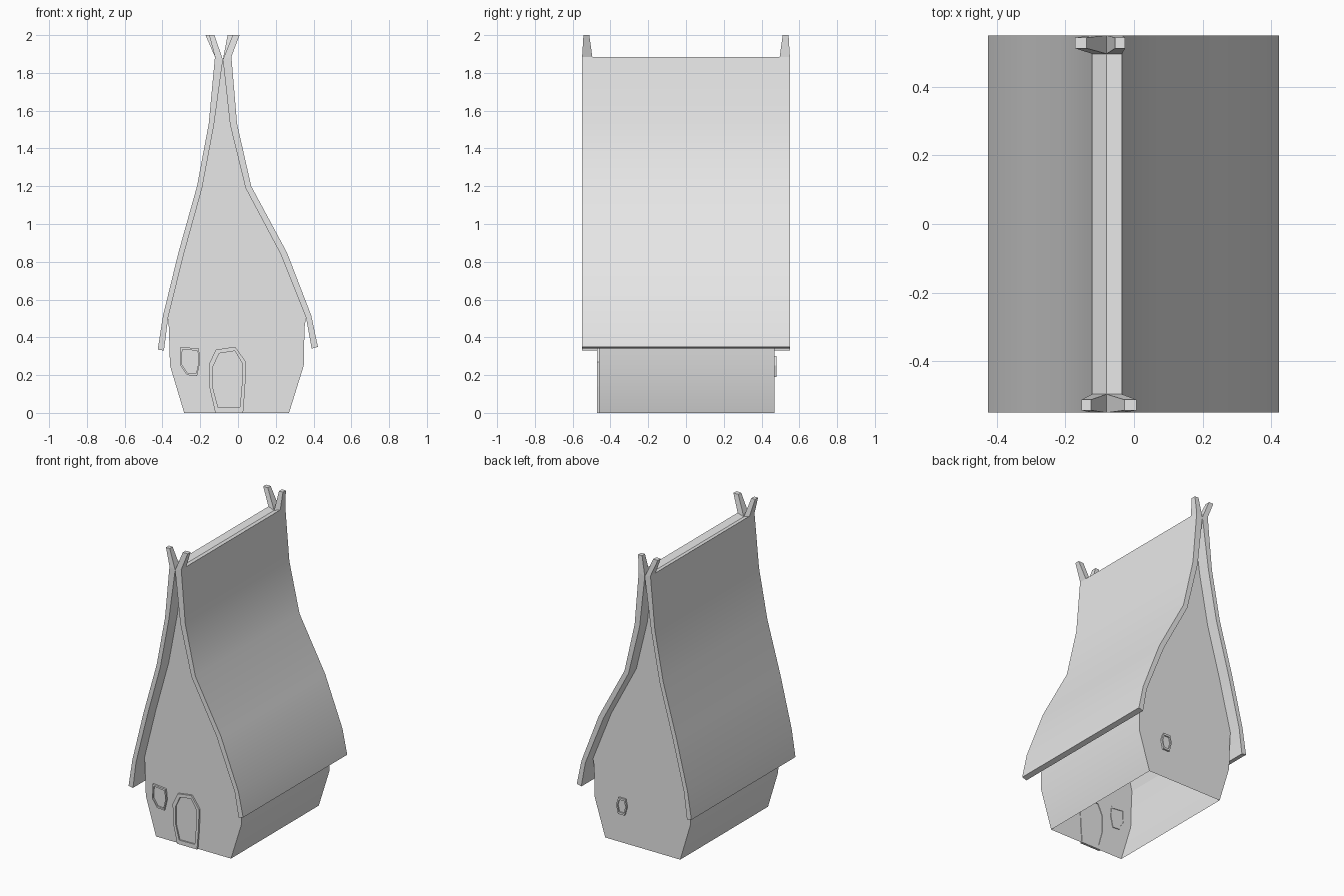
import bpy, bmesh

if "Cube" in bpy.data.objects:
    bpy.data.objects.remove(bpy.data.objects["Cube"])

mat = bpy.data.materials.new("pale_grey")
mat.diffuse_color = (0.8, 0.8, 0.8, 1)
mat.use_nodes = True
mat.node_tree.nodes["Principled BSDF"].inputs["Base Color"].default_value = mat.diffuse_color


def make(name, bm, smooth=False):
    bmesh.ops.recalc_face_normals(bm, faces=bm.faces)
    me = bpy.data.meshes.new(name)
    bm.to_mesh(me)
    bm.free()
    me.materials.append(mat)
    ob = bpy.data.objects.new(name, me)
    bpy.context.collection.objects.link(ob)
    if smooth:
        bpy.ops.object.select_all(action='DESELECT')
        ob.select_set(True)
        bpy.context.view_layer.objects.active = ob
        bpy.ops.object.shade_smooth_by_angle(angle=0.6)
    return ob


def loop(bm, pts, y):
    return [bm.verts.new((x, y, z)) for x, z in pts]


def bridge(bm, a, b, skip=lambda i: False):
    n = len(a)
    for i in range(n):
        if not skip(i):
            j = (i + 1) % n
            bm.faces.new((a[i], a[j], b[j], b[i]))


# Roof section curves, eave to ridge (outer, inner)
R_OUT = [(.423, .35), (.388, .515), (.26, .847), (.07, 1.2), (-.005, 1.53), (-.035, 1.885)]
R_IN = [(.39, .34), (.36, .505), (.226, .84), (.04, 1.19), (-.042, 1.525), (-.08, 1.87)]
L_OUT = [(-.425, .335), (-.397, .515), (-.315, .85), (-.217, 1.2), (-.155, 1.53), (-.122, 1.885)]
L_IN = [(-.392, .33), (-.37, .505), (-.285, .847), (-.19, 1.19), (-.127, 1.525), (-.08, 1.87)]

for name, outer, inner in (("roof_right", R_OUT, R_IN), ("roof_left", L_OUT, L_IN)):
    bm = bmesh.new()
    pts = outer + inner[::-1]
    a, b = loop(bm, pts, -.55), loop(bm, pts, .55)
    bridge(bm, a, b)
    n = len(outer)
    for v in (a, b):  # end strips
        for i in range(n - 1):
            bm.faces.new((v[i], v[i + 1], v[-2 - i], v[-1 - i]))
    make(name, bm, True)

# Crossed horns at both ridge ends: base pair, then tip x range
for name, side, base, tip in (
        ("front_horn_left", -1, (L_OUT[-1], L_IN[-1]), (-.153, -.125)),
        ("front_horn_right", -1, (R_IN[-1], R_OUT[-1]), (-.028, .008)),
        ("back_horn_left", 1, (L_OUT[-1], L_IN[-1]), (-.172, -.138)),
        ("back_horn_right", 1, (R_IN[-1], R_OUT[-1]), (-.055, -.026))):
    bm = bmesh.new()
    rings = []
    for (x0, z0), (x1, z1), ya, yb in ((*base, .55, .496),
                                      ((tip[0], 2), (tip[1], 2), .543, .512)):
        rings.append([bm.verts.new(p) for p in (
            (x0, side * ya, z0), (x1, side * ya, z1),
            (x1, side * yb, z1), (x0, side * yb, z0))])
    bridge(bm, *rings)
    bm.faces.new(rings[1])
    make(name, bm)

# House body: thin shell, open below, gables reaching the ridge
bm = bmesh.new()
pts = [(-.285, 0), (.27, 0), (.348, .25), (.352, .45)] + R_IN[1:] + L_IN[1:-1][::-1] \
    + [(-.366, .45), (-.36, .25)]
a, b = loop(bm, pts, -.46), loop(bm, pts, .468)
n = len(pts)
bridge(bm, a, b, lambda i: i == 0 or 4 <= i < n - 3)  # no floor; roof closes the top
bm.faces.new(a)
bm.faces.new(b)
make("house_walls", bm, True)


# Raised frame with a recessed panel, seen from both sides of the wall
def opening(name, outer, inner, wall, out):
    bm = bmesh.new()
    y0, y1 = wall - out * .004, wall + out * .012
    o0, o1 = loop(bm, outer, y0), loop(bm, outer, y1)
    i0, i1 = loop(bm, inner, y0), loop(bm, inner, y1)
    for p, q in ((o0, o1), (o1, i1), (i1, i0), (i0, o0)):
        bridge(bm, p, q)
    make(name + "_frame", bm)
    bm = bmesh.new()
    bm.faces.new(loop(bm, inner, wall + out * .003))
    ob = make(name + "_panel", bm)
    if ob.data.polygons[0].normal.y * out < 0:
        ob.data.flip_normals()


def shrink(pts, k):
    cx = sum(p[0] for p in pts) / len(pts)
    cz = sum(p[1] for p in pts) / len(pts)
    return [(cx + (x - cx) * k, cz + (z - cz) * k) for x, z in pts]


DOOR = [(-.12, 0), (-.15, .13), (-.153, .26), (-.117, .335), (-.015, .35),
        (.042, .27), (.038, .14), (.027, 0)]
DOOR_IN = [(-.105, .028), (-.132, .13), (-.132, .245), (-.1, .315), (-.017, .328),
           (.024, .26), (.02, .145), (.01, .03)]
opening("door", DOOR, DOOR_IN, -.46, -1)

WIN = [(-.303, .35), (-.207, .34), (-.2, .27), (-.217, .196), (-.27, .2), (-.307, .255)]
opening("front_window", WIN, shrink(WIN, .84), -.46, -1)

BACK = [(.115, .3), (.165, .3), (.182, .25), (.168, .19), (.12, .19), (.104, .25)]
opening("back_window", BACK, shrink(BACK, .75), .468, 1)
